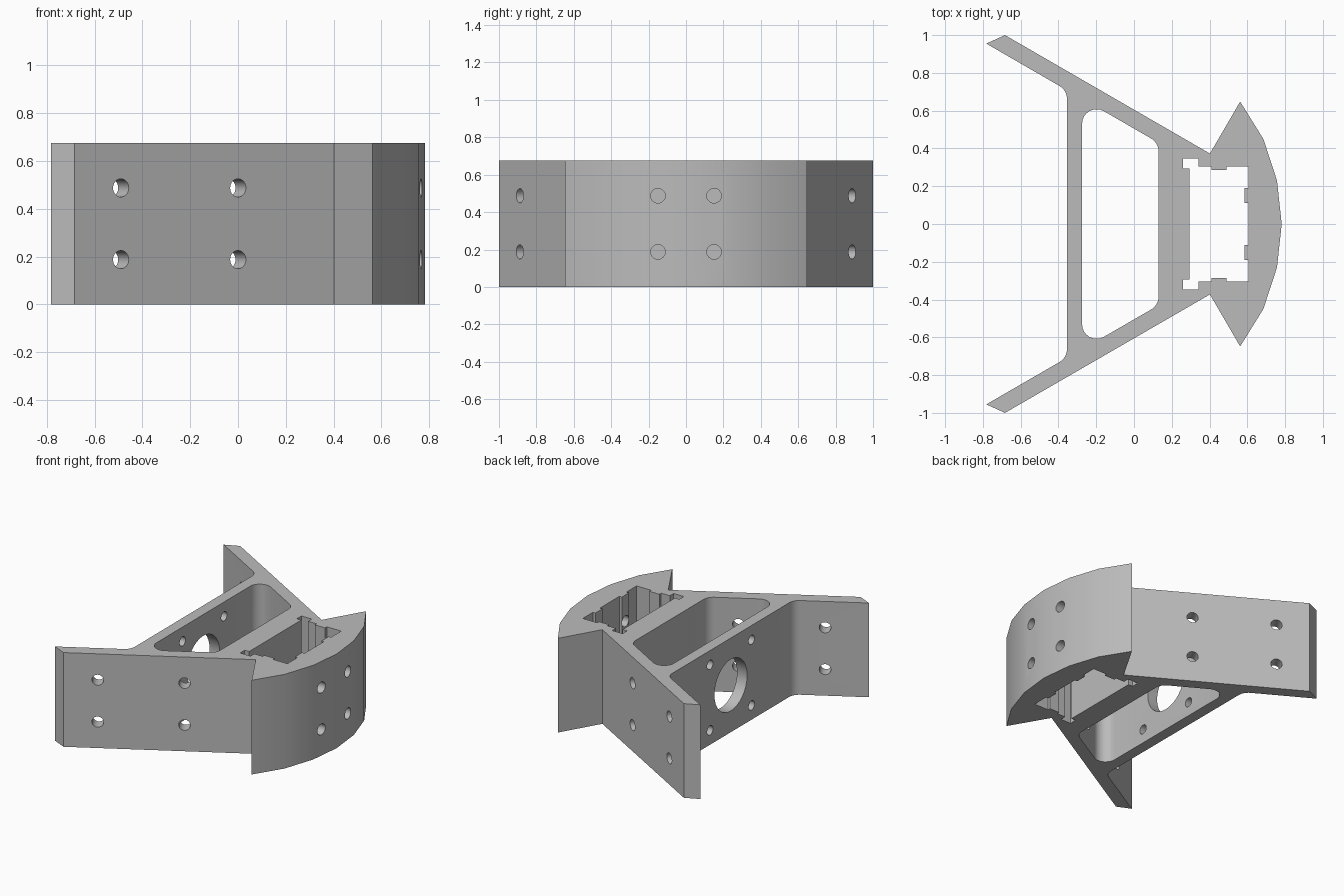
import bpy, bmesh, math
from mathutils import Vector

HEIGHT = 0.675
MID = HEIGHT / 2
LEG = math.radians(30)

if "Cube" in bpy.data.objects:
    bpy.data.objects.remove(bpy.data.objects["Cube"])

grey = bpy.data.materials.new("matte grey")
grey.use_nodes = True
grey.diffuse_color = (0.5, 0.5, 0.5, 1)
grey.node_tree.nodes["Principled BSDF"].inputs["Base Color"].default_value = (0.5, 0.5, 0.5, 1)


def make_object(name, bm):
    bmesh.ops.recalc_face_normals(bm, faces=bm.faces)
    mesh = bpy.data.meshes.new(name)
    bm.to_mesh(mesh)
    bm.free()
    mesh.materials.append(grey)
    obj = bpy.data.objects.new(name, mesh)
    bpy.context.collection.objects.link(obj)
    return obj


def mirrored(half):
    """Close a half profile by reflecting it across y = 0."""
    return half + [(x, -y, *r) for x, y, *r in reversed(half) if y > 0]


def rounded(points, steps=8):
    """Replace corners that carry a radius with tangent arcs."""
    out = []
    for i, (x, y, *r) in enumerate(points):
        p = Vector((x, y))
        if not r:
            out.append(p)
            continue
        a = (Vector(points[i - 1][:2]) - p).normalized()
        b = (Vector(points[(i + 1) % len(points)][:2]) - p).normalized()
        half = a.angle(b) / 2
        centre = p + (a + b).normalized() * r[0] / math.sin(half)
        start = p + a * r[0] / math.tan(half) - centre
        end = p + b * r[0] / math.tan(half) - centre
        turn = math.pi - 2 * half
        for k in range(steps + 1):
            t = k / steps
            out.append(centre + (start * math.sin((1 - t) * turn)
                                 + end * math.sin(t * turn)) / math.sin(turn))
    return out


def prism(name, half, z0, z1):
    bm = bmesh.new()
    face = bm.faces.new([bm.verts.new((p.x, p.y, z0)) for p in rounded(mirrored(half))])
    side = bmesh.ops.extrude_face_region(bm, geom=[face])["geom"]
    bmesh.ops.translate(bm, vec=(0, 0, z1 - z0),
                        verts=[v for v in side if isinstance(v, bmesh.types.BMVert)])
    return make_object(name, bm)


def drill(bm, centre, direction, radius, depth):
    """Add a cylinder along a direction to the drilling mesh."""
    matrix = Vector(direction).to_track_quat("Z", "Y").to_matrix().to_4x4()
    matrix.translation = centre
    bmesh.ops.create_cone(bm, cap_ends=True, segments=32, radius1=radius,
                          radius2=radius, depth=depth, matrix=matrix)


def cut(obj, cutter):
    cutter.hide_render = True
    mod = obj.modifiers.new("cut", "BOOLEAN")
    mod.operation = "DIFFERENCE"
    mod.solver = "EXACT"
    mod.object = cutter
    bpy.context.view_layer.objects.active = obj
    bpy.ops.object.modifier_apply(modifier=mod.name)
    bpy.data.objects.remove(cutter)


# Body: curved nose, pointed wings and two splayed legs
bracket = prism("bracket_body", [
    (0.782, 0), (0.757, 0.23), (0.685, 0.45), (0.562, 0.648), (0.402, 0.373),
    (-0.683, 1.0), (-0.782, 0.955), (-0.355, 0.708, 0.08)], 0, HEIGHT)

# Rounded trapezoid pocket between the legs
cut(bracket, prism("leg_pocket", [(0.13, 0.43, 0.08), (-0.275, 0.664, 0.077)], -0.1, HEIGHT + 0.1))

# Keyed socket behind the nose
cut(bracket, prism("nose_socket", [
    (0.605, 0.11), (0.585, 0.11), (0.585, 0.19), (0.605, 0.19), (0.605, 0.305),
    (0.49, 0.305), (0.49, 0.285), (0.41, 0.285), (0.41, 0.305), (0.342, 0.305),
    (0.342, 0.347), (0.26, 0.347), (0.26, 0.295), (0.295, 0.295)], -0.1, HEIGHT + 0.1))

# Bolt holes in legs, nose and rear plate, plus the large plate opening
bm = bmesh.new()
for side in (-1, 1):
    for level in (-1, 1):
        z = MID + level * 0.15
        for x in (-0.49, 0):
            y = 0.605 - x * math.tan(LEG)
            drill(bm, (x, side * y, z), (math.sin(LEG), side * math.cos(LEG), 0), 0.038, 0.3)
        drill(bm, (0.7, side * 0.15, z), (1, 0, 0), 0.039, 0.4)
        drill(bm, (-0.32, side * 0.235, MID + level * 0.235), (1, 0, 0), 0.033, 0.25)
drill(bm, (-0.32, 0, MID), (1, 0, 0), 0.185, 0.25)
cut(bracket, make_object("hole_drills", bm))

# Smooth the curved surfaces, keep the corners crisp
bpy.ops.object.select_all(action="DESELECT")
bracket.select_set(True)
bpy.context.view_layer.objects.active = bracket
bpy.ops.object.shade_smooth_by_angle(angle=math.radians(30))
